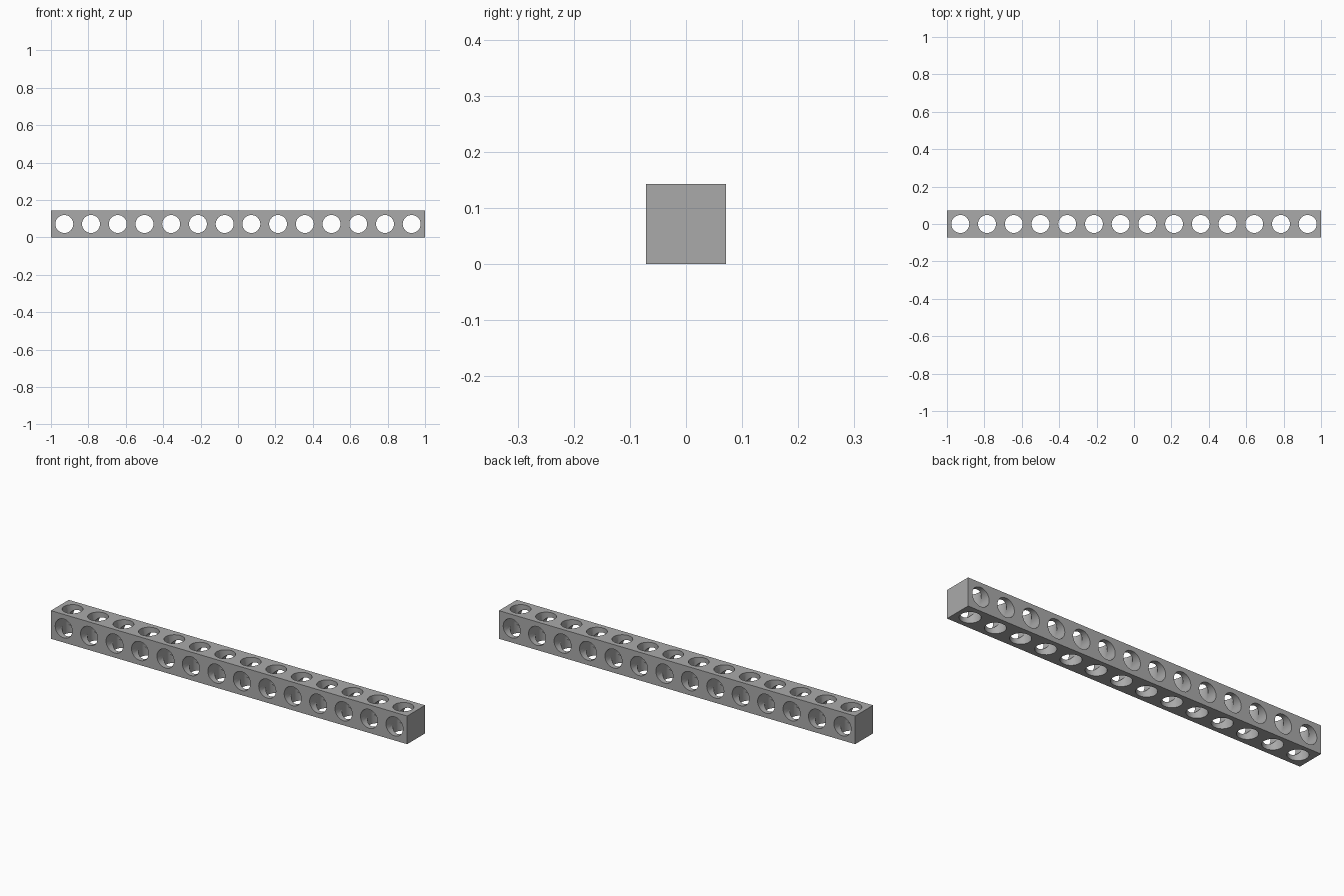
import bpy
import math

cube = bpy.data.objects.get("Cube")
if cube:
    bpy.data.objects.remove(cube, do_unlink=True)

HOLES = 14
PITCH = 2 / HOLES      # hole spacing, also the beam's width and height
RADIUS = 0.048

grey = bpy.data.materials.new("plain grey")
grey.use_nodes = True
colour = (0.4, 0.4, 0.4, 1)
grey.diffuse_color = colour
grey.node_tree.nodes["Principled BSDF"].inputs["Base Color"].default_value = colour

# Square beam
bpy.ops.mesh.primitive_cube_add(size=1, location=(0, 0, PITCH / 2))
beam = bpy.context.object
beam.name = "perforated_beam"
beam.scale = (2, PITCH, PITCH)
bpy.ops.object.transform_apply(location=False, rotation=False, scale=True)
beam.data.materials.append(grey)


def drill_row(name, tilt):
    """Cut a row of round through holes along the beam."""
    drills = []
    for i in range(HOLES):
        x = (i + 0.5) * PITCH - 1
        bpy.ops.mesh.primitive_cylinder_add(
            vertices=32, radius=RADIUS, depth=PITCH * 2,
            location=(x, 0, PITCH / 2), rotation=(tilt, 0, 0))
        drills.append(bpy.context.object)
    for drill in drills:
        drill.select_set(True)
    bpy.ops.object.join()
    cutter = bpy.context.object
    cutter.name = name
    cutter.hide_render = True
    cutter.data.materials.append(grey)

    cut = beam.modifiers.new(name, 'BOOLEAN')
    cut.operation = 'DIFFERENCE'
    cut.solver = 'EXACT'
    cut.object = cutter
    bpy.ops.object.select_all(action='DESELECT')
    beam.select_set(True)
    bpy.context.view_layer.objects.active = beam
    bpy.ops.object.modifier_apply(modifier=cut.name)
    bpy.data.objects.remove(cutter, do_unlink=True)


# Crossing rows of holes, front to back and top to bottom
drill_row("vertical_drills", 0)
drill_row("cross_drills", math.pi / 2)

bpy.ops.object.shade_smooth_by_angle(angle=math.radians(30))
